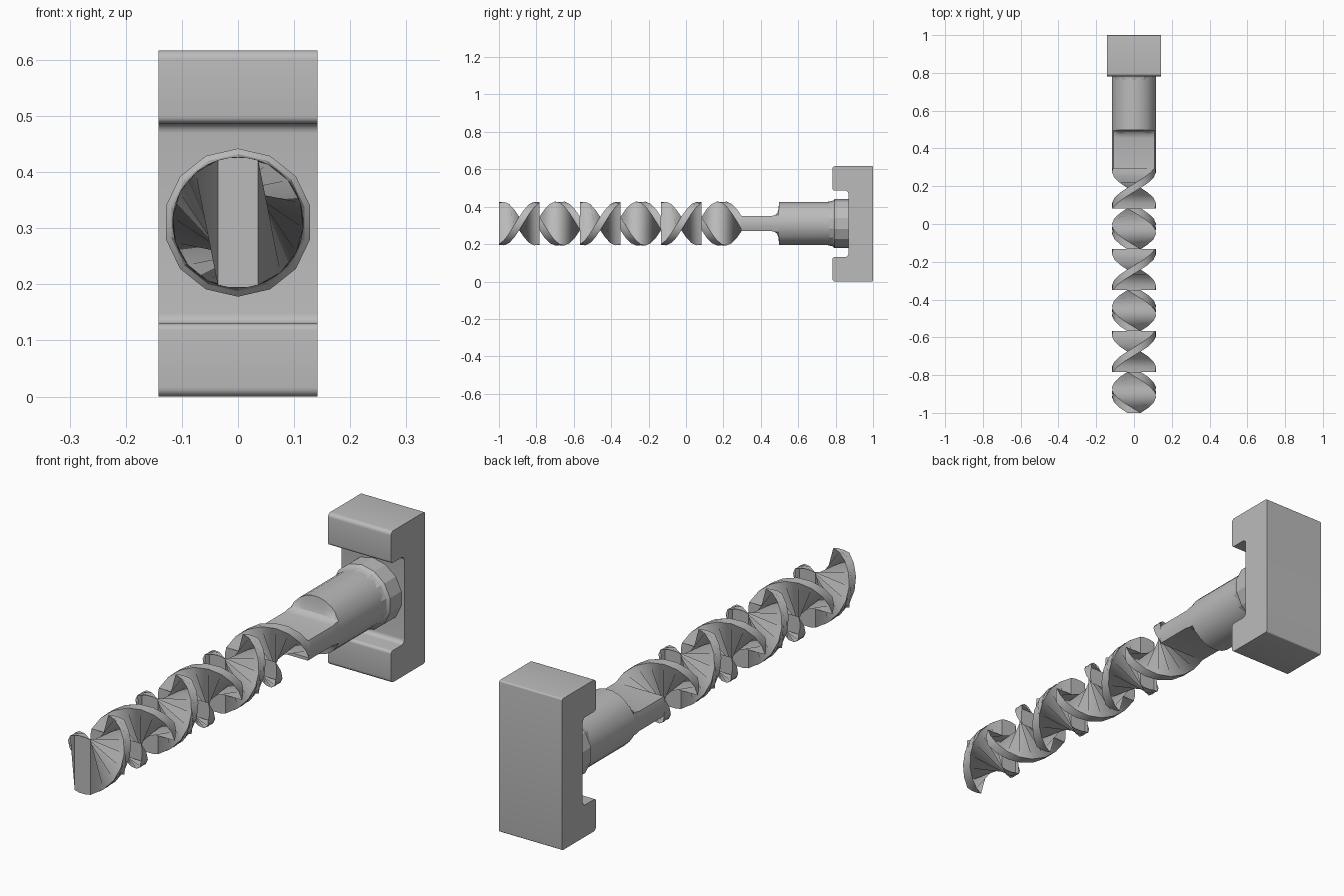
import bpy, bmesh, math
from mathutils import Vector

cube = bpy.data.objects.get("Cube")
if cube:
    bpy.data.objects.remove(cube, do_unlink=True)

AXIS_Z = 0.31     # height of the shaft axis
R = 0.117         # rod radius

steel = bpy.data.materials.new("plain grey")
steel.use_nodes = True
GREY = (0.5, 0.5, 0.5, 1)
steel.diffuse_color = GREY
steel.node_tree.nodes["Principled BSDF"].inputs["Base Color"].default_value = GREY


def loft(name, rings, angle=30):
    """Skin a list of equal-length point rings and cap both ends."""
    bm = bmesh.new()
    loops = [[bm.verts.new(p) for p in ring] for ring in rings]
    n = len(loops[0])
    for a, b in zip(loops, loops[1:]):
        for i in range(n):
            j = (i + 1) % n
            bm.faces.new((a[i], a[j], b[j], b[i]))
    bm.faces.new(loops[0])
    bm.faces.new(loops[-1])
    bmesh.ops.recalc_face_normals(bm, faces=bm.faces)
    mesh = bpy.data.meshes.new(name)
    bm.to_mesh(mesh)
    bm.free()
    mesh.materials.append(steel)
    obj = bpy.data.objects.new(name, mesh)
    bpy.context.collection.objects.link(obj)
    bpy.ops.object.select_all(action='DESELECT')
    obj.select_set(True)
    bpy.context.view_layer.objects.active = obj
    bpy.ops.object.shade_smooth_by_angle(angle=math.radians(angle))
    return obj


def circle(y, radius, sides, flat=1.0):
    """Round section across the axis, cut flat above and below."""
    ring = []
    for i in range(sides):
        a = math.tau * (i + 0.5) / sides
        z = max(-flat, min(flat, radius * math.sin(a)))
        ring.append((radius * math.cos(a), y, AXIS_Z + z))
    return ring


def blade_section(y, turn):
    """Flat bar section with rounded ends, turned about the axis."""
    half = math.asin(0.036 / R)
    ring = []
    for base in (0, math.pi):
        for k in (-1, -0.4, 0.4, 1):
            a = turn + base + k * half
            ring.append((R * math.cos(a), y, AXIS_Z + R * math.sin(a)))
    return ring


def rounded(corners, steps=5):
    """Round the square corners (y, z, radius) of a profile."""
    pts = []
    for i, (y, z, r) in enumerate(corners):
        p = Vector((y, z))
        to_prev = (Vector(corners[i - 1][:2]) - p).normalized()
        to_next = (Vector(corners[(i + 1) % len(corners)][:2]) - p).normalized()
        centre = p + r * (to_prev + to_next)
        for s in range(steps + 1):
            t = math.pi / 2 * s / steps
            pts.append(centre - r * (to_next * math.cos(t) + to_prev * math.sin(t)))
    return pts


# Twisted blades: half turns of alternating hand, each set square to the last
COUNT, START, END, STEPS = 6, -1.0, 0.3, 8
length = (END - START) / COUNT
for i in range(COUNT):
    hand = 1 if i % 2 == 0 else -1
    first = math.pi / 2 if i % 2 == 0 else 0
    y0 = START + i * length
    loft(f"twisted_blade_{i + 1}",
         [blade_section(y0 + length * s / STEPS, first + hand * math.pi * s / STEPS)
          for s in range(STEPS + 1)], 40)

# Shank: flat tang growing into a round rod
tang = [(0.295, 0.04), (0.455, 0.04), (0.475, 0.045), (0.487, 0.055),
        (0.494, 0.075), (0.498, R), (0.8, R)]
loft("shank", [circle(y, R, 24, flat) for y, flat in tang])

# Collar seated in the head slot
loft("collar", [circle(y, r, 14) for y, r in
                ((0.74, 0.112), (0.785, 0.122), (0.795, 0.132), (0.88, 0.132))], 20)

# Head: C-shaped block with its slot facing the blades
TOP, FRONT, FLOOR = 0.617, 0.782, 0.868
LOW, HIGH = 0.13, 0.487
profile = rounded([(1.0, 0, 0.006), (1.0, TOP, 0.006), (FRONT, TOP, 0.016),
                   (FRONT, HIGH, 0.012), (FLOOR, HIGH, 0.018),
                   (FLOOR, LOW, 0.018), (FRONT, LOW, 0.012), (FRONT, 0, 0.016)])
loft("slotted_head", [[(x, p.x, p.y) for p in profile] for x in (-0.142, 0.142)])
